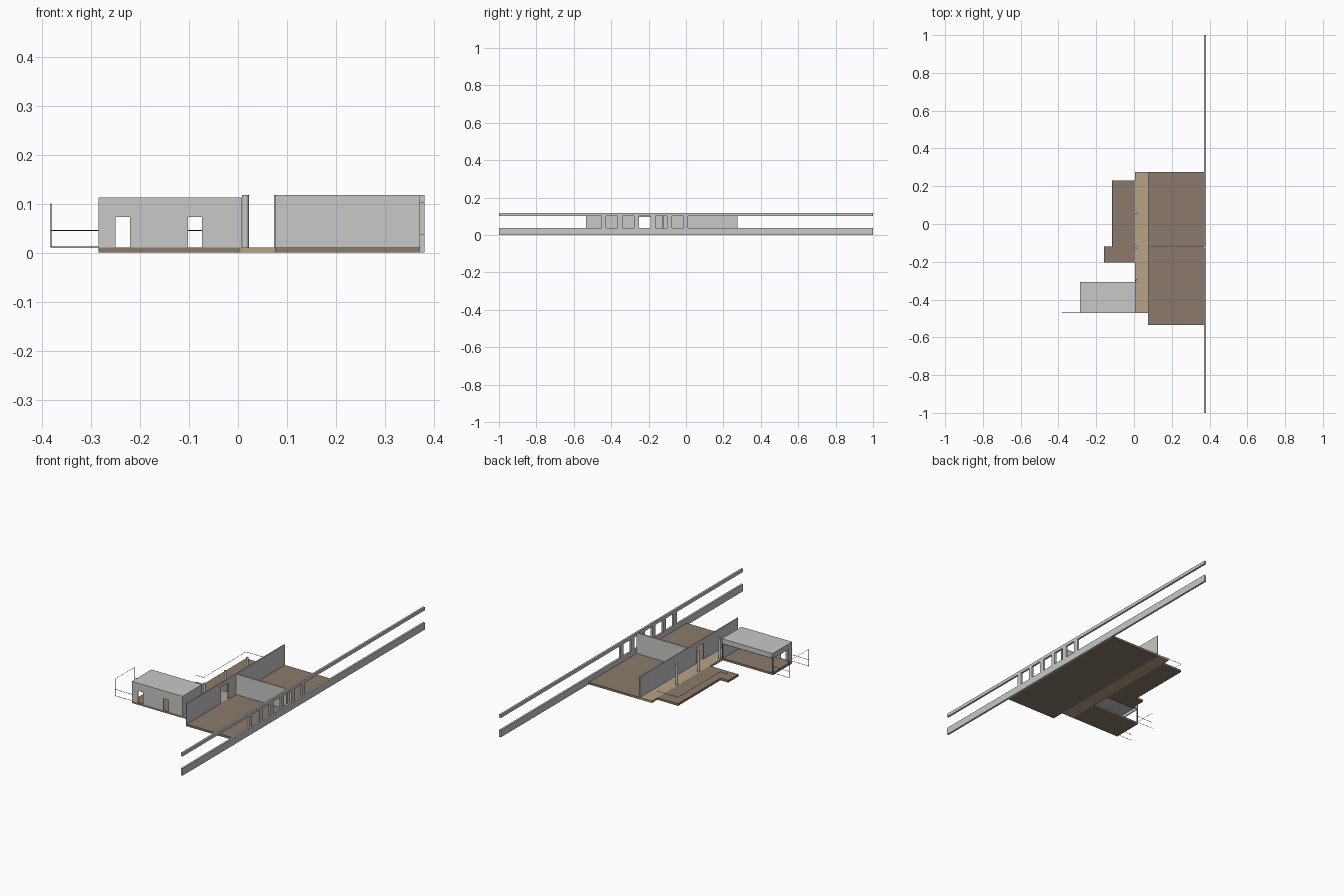
import bpy
import bmesh
from mathutils import Vector

cube = bpy.data.objects.get("Cube")
if cube:
    bpy.data.objects.remove(cube)


def material(name, rgb):
    m = bpy.data.materials.new(name)
    m.use_nodes = True
    m.diffuse_color = (*rgb, 1)
    m.node_tree.nodes["Principled BSDF"].inputs["Base Color"].default_value = (*rgb, 1)
    return m


GRAY = material("wall gray", (0.58, 0.58, 0.57))
BROWN = material("floor brown", (0.26, 0.195, 0.145))
TAN = material("deck tan", (0.48, 0.37, 0.24))
BLACK = material("frame black", (0.02, 0.02, 0.02))


def finish(name, bm, mat):
    bmesh.ops.recalc_face_normals(bm, faces=bm.faces)
    mesh = bpy.data.meshes.new(name)
    bm.to_mesh(mesh)
    bm.free()
    mesh.materials.append(mat)
    obj = bpy.data.objects.new(name, mesh)
    bpy.context.scene.collection.objects.link(obj)
    return obj


def prism(name, points, offset, mat):
    """Extrude a flat outline along an offset vector."""
    bm = bmesh.new()
    face = bm.faces.new([bm.verts.new(p) for p in points])
    out = bmesh.ops.extrude_face_region(bm, geom=[face])
    verts = [v for v in out["geom"] if isinstance(v, bmesh.types.BMVert)]
    bmesh.ops.translate(bm, verts=verts, vec=offset)
    return finish(name, bm, mat)


def box(name, x, y, z, mat):
    base = [(x[0], y[0], z[0]), (x[1], y[0], z[0]), (x[1], y[1], z[0]), (x[0], y[1], z[0])]
    return prism(name, base, (0, 0, z[1] - z[0]), mat)


def door_outline(a, b, bottom, top, doors):
    """Wall outline in (run, height) with notches for the doors."""
    pts = [(a, bottom)]
    for d0, d1, head in doors:
        pts += [(d0, bottom), (d0, head), (d1, head), (d1, bottom)]
    return pts + [(b, bottom), (b, top), (a, top)]


def rod(name, points, radius, mat):
    curve = bpy.data.curves.new(name, "CURVE")
    curve.dimensions = "3D"
    curve.bevel_depth = radius
    curve.bevel_resolution = 0
    curve.use_fill_caps = True
    spline = curve.splines.new("POLY")
    spline.points.add(len(points) - 1)
    for p, co in zip(spline.points, points):
        p.co = (*co, 1)
    curve.materials.append(mat)
    obj = bpy.data.objects.new(name, curve)
    bpy.context.scene.collection.objects.link(obj)


FLOOR = 0.011
TOP = 0.118

# Floors and deck
box("main_floor", (0.075, 0.37), (-0.535, 0.275), (0, FLOOR), BROWN)
box("walkway_deck", (0.005, 0.075), (-0.47, 0.275), (0, FLOOR), TAN)
box("pavilion_floor", (-0.285, 0.005), (-0.47, -0.31), (0, FLOOR), BROWN)
terrace = [(0.005, -0.205), (0.005, 0.23), (-0.115, 0.23), (-0.115, -0.12),
           (-0.16, -0.12), (-0.16, -0.205)]
prism("terrace_floor", [(x, y, 0) for x, y in terrace], (0, 0, FLOOR), BROWN)

# Long street wall: two bands joined by piers between the windows
box("street_wall_lower_band", (0.37, 0.38), (-1, 1), (0, 0.037), GRAY)
box("street_wall_upper_band", (0.37, 0.38), (-1, 1), (0.101, TOP), GRAY)
for i in range(6):
    y = -0.453 + i * 0.0878
    box(f"street_wall_pier_{i + 1}", (0.37, 0.38), (y, y + 0.026), (0.037, 0.101), GRAY)

# Inner walls
spine = door_outline(-0.535, 0.275, FLOOR, TOP, [(-0.25, -0.19, 0.096)])
prism("spine_wall", [(0.073, y, z) for y, z in spine], (0.005, 0, 0), GRAY)
box("divider_wall", (0.078, 0.37), (-0.128, -0.12), (FLOOR, TOP), GRAY)

# Round columns along the walkway
for i, y in enumerate((-0.3, -0.125, 0.055)):
    bm = bmesh.new()
    bmesh.ops.create_cone(bm, cap_ends=True, segments=24, radius1=0.007,
                          radius2=0.007, depth=TOP - FLOOR)
    bmesh.ops.translate(bm, verts=bm.verts, vec=Vector((0.015, y, (TOP + FLOOR) / 2)))
    col = finish(f"walkway_column_{i + 1}", bm, GRAY)
    for p in col.data.polygons:
        p.use_smooth = abs(p.normal.z) < 0.5

# Pavilion: doors in front, open at the back
front = door_outline(-0.285, 0.008, FLOOR, 0.1,
                     [(-0.25, -0.22, 0.073), (-0.102, -0.073, 0.073)])
prism("pavilion_front_wall", [(x, -0.47, z) for x, z in front], (0, 0.005, 0), GRAY)
box("pavilion_side_wall", (0.003, 0.008), (-0.465, -0.31), (FLOOR, 0.1), GRAY)
end = door_outline(-0.465, -0.31, FLOOR, 0.1, [(-0.44, -0.315, 0.085)])
prism("pavilion_end_wall", [(-0.285, y, z) for y, z in end], (0.005, 0, 0), GRAY)
box("pavilion_roof", (-0.285, 0.008), (-0.47, -0.308), (0.1, 0.113), GRAY)
box("pavilion_back_beam", (-0.28, 0.003), (-0.313, -0.308), (0.088, 0.1), GRAY)

# Thin frame around the pavilion back opening
rod("back_opening_frame", [(-0.283, -0.309, FLOOR), (-0.283, -0.309, 0.087),
                           (0.004, -0.309, 0.087), (0.004, -0.309, FLOOR)], 0.0012, BLACK)

# Balcony frame beyond the pavilion end
rod("balcony_frame", [(-0.381, -0.47, FLOOR), (-0.381, -0.47, 0.1),
                      (-0.381, -0.31, 0.1), (-0.381, -0.31, FLOOR)], 0.001, BLACK)
for side, y in (("front", -0.47), ("back", -0.31)):
    for level, z in (("lower", 0.012), ("upper", 0.045)):
        rod(f"balcony_{side}_{level}_rail", [(-0.381, y, z), (-0.285, y, z)], 0.001, BLACK)

# Terrace handrail
rod("terrace_rail", [(x, y, 0.045) for x, y in terrace[1:5]], 0.001, BLACK)
